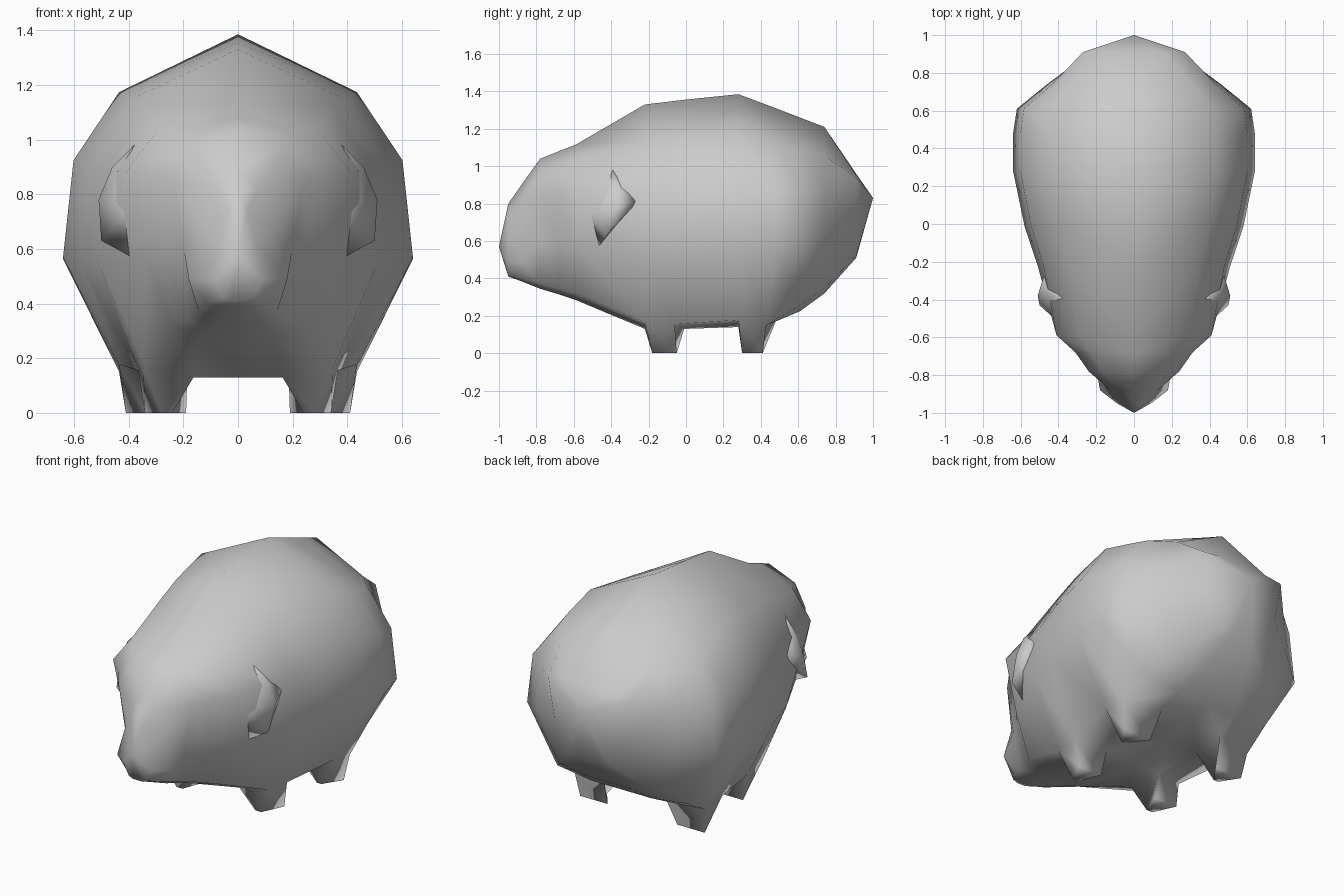
import bpy, bmesh
from mathutils import Vector

cube = bpy.data.objects.get("Cube")
if cube:
    bpy.data.objects.remove(cube)

grey = bpy.data.materials.new("plain_grey")
grey.use_nodes = True
grey.diffuse_color = (0.6, 0.6, 0.6, 1)
grey.node_tree.nodes["Principled BSDF"].inputs["Base Color"].default_value = grey.diffuse_color


def finish(bm, name):
    """Turn one half into a smooth object mirrored across x."""
    bmesh.ops.recalc_face_normals(bm, faces=bm.faces)
    mesh = bpy.data.meshes.new(name)
    bm.to_mesh(mesh)
    bm.free()
    mesh.materials.append(grey)
    mesh.polygons.foreach_set("use_smooth", [True] * len(mesh.polygons))
    obj = bpy.data.objects.new(name, mesh)
    bpy.context.collection.objects.link(obj)
    mirror = obj.modifiers.new("mirror", "MIRROR")
    mirror.use_clip = True
    return obj


# Half sections as fractions of width and height, from spine to belly
SNOUT = [(0, 1), (.4, .85), (.7, .55), (1, .2), (.6, .03), (.3, 0), (0, 0)]
HEAD = [(0, 1), (.72, .9), (1, .72), (.82, .35), (.6, .04), (.3, 0), (0, 0)]
BODY = [(0, 1), (.68, .83), (.94, .63), (1, .345), (.68, .03), (.32, 0), (0, 0)]
TAIL = [(0, 1), (.6, .98), (1, .95), (.85, .4), (.5, .03), (.25, 0), (0, 0)]
# Stations: section, y, belly height, spine height, half width
STATIONS = [(SNOUT, -.95, .41, .80, .09), (SNOUT, -.88, .385, .90, .18),
            (HEAD, -.78, .345, 1.04, .24), (HEAD, -.68, .315, 1.08, .31),
            (HEAD, -.59, .285, 1.115, .41), (BODY, -.22, .13, 1.33, .51),
            (BODY, -.01, .13, 1.355, .58), (BODY, .28, .14, 1.385, .64),
            (BODY, .48, .17, 1.31, .64), (BODY, .61, .225, 1.26, .62),
            (BODY, .74, .32, 1.21, .46), (TAIL, .91, .51, .96, .27)]
NOSE, RUMP = (0, -1, .57), (0, 1, .83)

# Body: loft the stations and close both ends with a fan
bm = bmesh.new()
rings = [[bm.verts.new((w * fx, y, low + (high - low) * fz)) for fx, fz in section]
         for section, y, low, high, w in STATIONS]
strips = []
for a, b in zip(rings, rings[1:]):
    strips.append([bm.faces.new((a[i], a[i + 1], b[i + 1], b[i])) for i in range(len(a) - 1)])
for ring, tip in ((rings[0], NOSE), (rings[-1], RUMP)):
    point = bm.verts.new(tip)
    for a, b in zip(ring, ring[1:]):
        bm.faces.new((point, a, b))
# Tuck the outer rear corner of each leg root forward
rings[6][4].co = (.365, -.06, .155)
rings[8][4].co = (.435, .43, .15)
bmesh.ops.recalc_face_normals(bm, faces=bm.faces)

# Legs: pull belly faces down to wedge-shaped feet (strip, then y, inner x, outer x per edge)
for strip, front, rear in ((5, (-.18, .24, .28), (-.05, .19, .34)),
                           (7, (.30, .31, .34), (.41, .23, .41))):
    root = strips[strip][4]
    corners = {tuple(v.co): v in rings[strip + 1] for v in root.verts}
    middle = root.calc_center_median().x
    foot = bmesh.ops.extrude_discrete_faces(bm, faces=[root])["faces"][0]
    for v in foot.verts:
        y, inner, outer = rear if corners[tuple(v.co)] else front
        v.co = Vector((outer if v.co.x > middle else inner, y, 0))
finish(bm, "body")

# Ears: a cupped wedge running from the cheek out to the rim, then back into the body
RIM = [(.33, -.40, 1.03), (.46, -.38, .9), (.51, -.38, .78), (.50, -.43, .63),
       (.38, -.47, .565), (.33, -.60, .68)]
bm = bmesh.new()
rim = [bm.verts.new(p) for p in RIM]
hollow = bm.verts.new((.39, -.53, .77))
back = bm.verts.new((.47, -.25, .82))
for a, b in zip(rim, rim[1:] + rim[:1]):
    bm.faces.new((hollow, a, b))
    bm.faces.new((back, b, a))
finish(bm, "ears")
